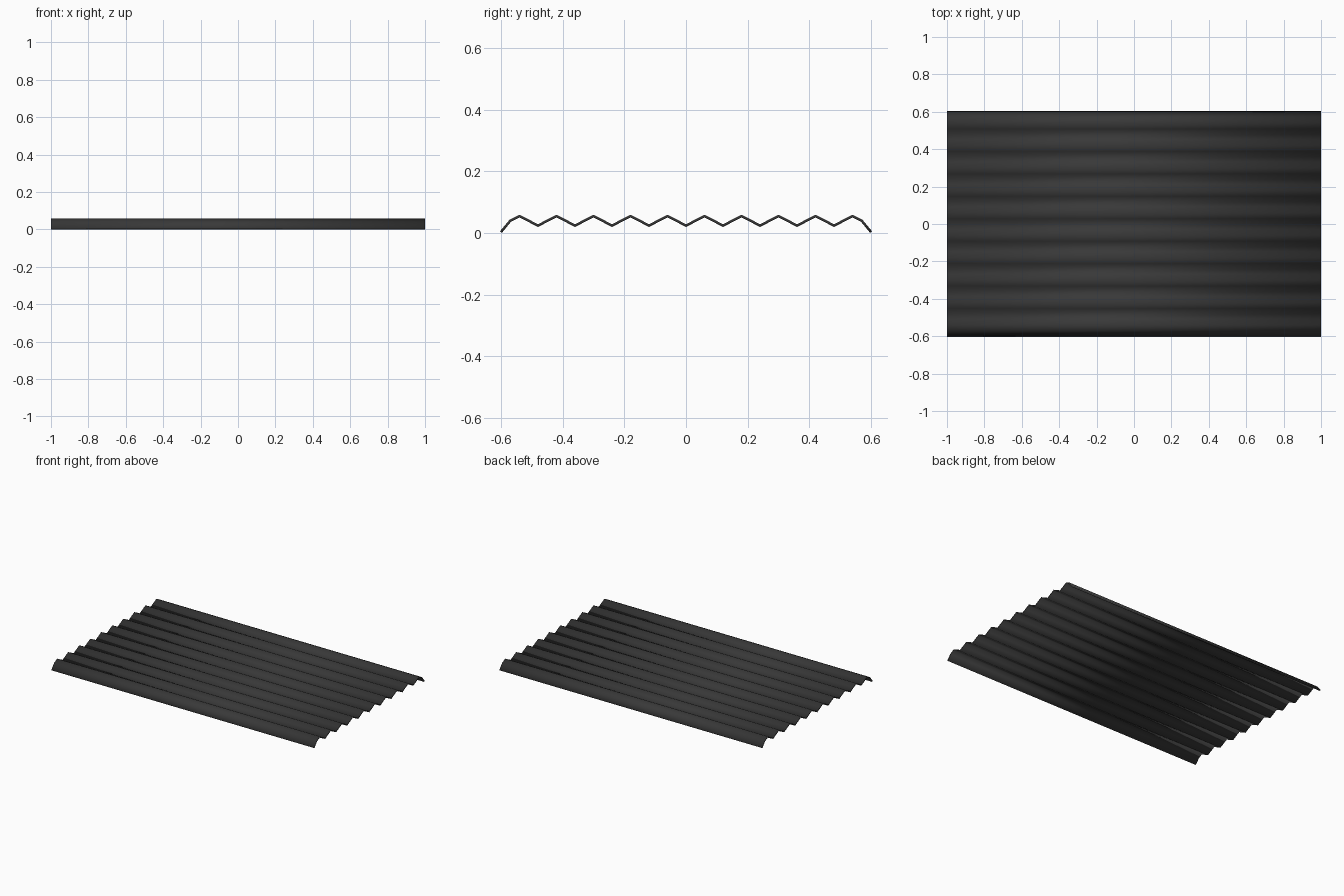
import bpy, math

if "Cube" in bpy.data.objects:
    bpy.data.objects.remove(bpy.data.objects["Cube"])

HALF_LEN, STEP, T = 1.0, 0.03, 0.008

# Zigzag wave profile across y, with edges folded down
profile = []
for i in range(-20, 21):
    z = 0.0393 - 0.0155 * math.cos(i * math.pi / 2)
    if abs(i) == 20:
        z = 0.0065 - 0.0035
    profile.append((i * STEP, z))

# Extrude the profile along x
verts = [(x, y, z) for x in (-HALF_LEN, HALF_LEN) for y, z in profile]
n = len(profile)
faces = [(i, n + i, n + i + 1, i + 1) for i in range(n - 1)]
mesh = bpy.data.meshes.new("corrugated_sheet")
mesh.from_pydata(verts, [], faces)
sheet = bpy.data.objects.new("corrugated_sheet", mesh)
bpy.context.collection.objects.link(sheet)
mesh.shade_smooth()

# Sheet thickness
sol = sheet.modifiers.new("thickness", 'SOLIDIFY')
sol.thickness = T
sol.offset = 0
sol.use_even_offset = True

# Dark sheet material
mat = bpy.data.materials.new("dark_sheet")
mat.diffuse_color = (0.04, 0.04, 0.04, 1)
mat.use_nodes = True
mat.node_tree.nodes["Principled BSDF"].inputs["Base Color"].default_value = mat.diffuse_color
mesh.materials.append(mat)
